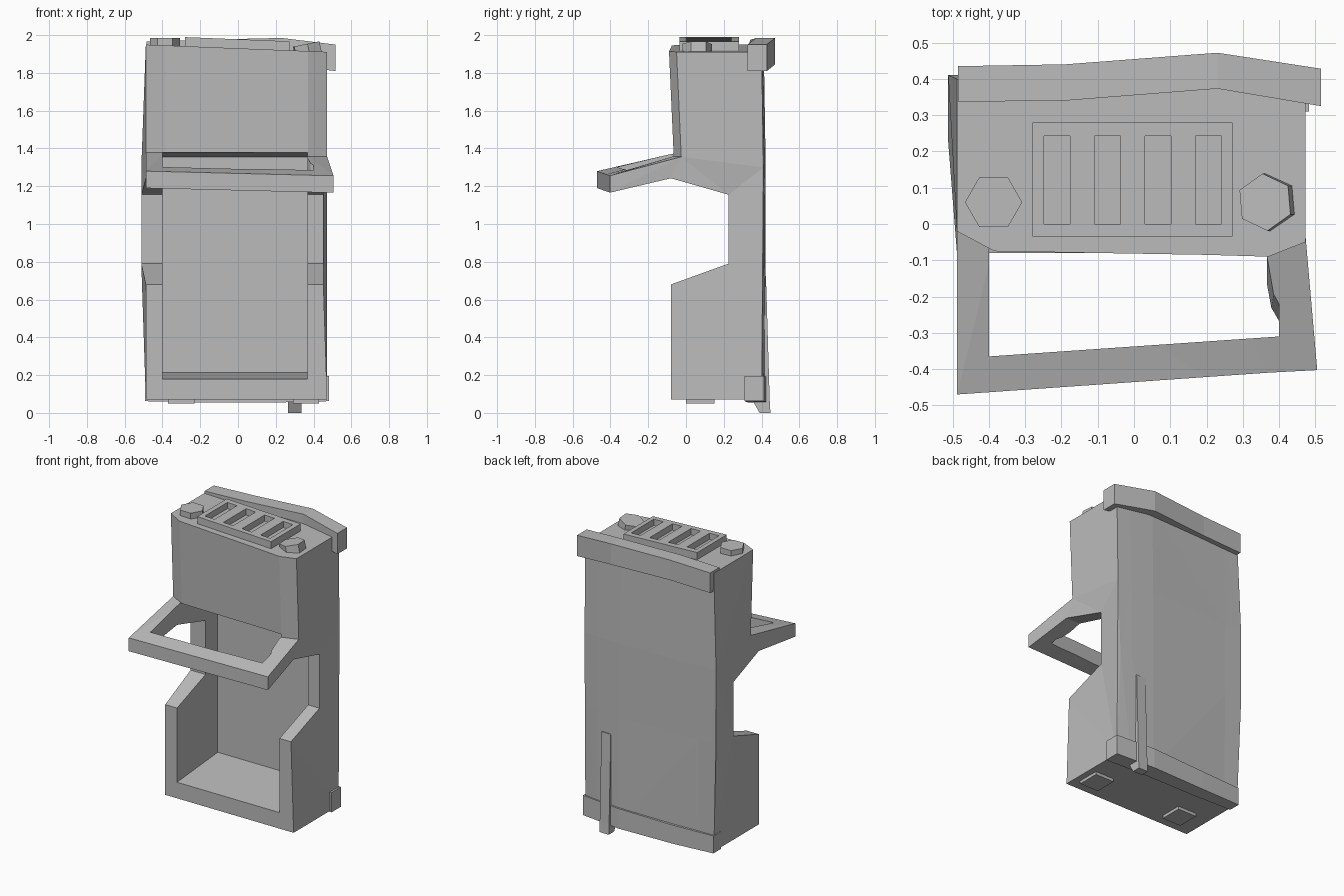
import bpy, bmesh, math
from mathutils import Vector, Matrix

cube = bpy.data.objects.get("Cube")
if cube:
    bpy.data.objects.remove(cube, do_unlink=True)

grey = bpy.data.materials.new("plain grey")
grey.use_nodes = True
grey.diffuse_color = (0.5, 0.5, 0.5, 1)
grey.node_tree.nodes["Principled BSDF"].inputs["Base Color"].default_value = (0.5, 0.5, 0.5, 1)


def finish(name, bm):
    bmesh.ops.recalc_face_normals(bm, faces=bm.faces)
    mesh = bpy.data.meshes.new(name)
    bm.to_mesh(mesh)
    bm.free()
    mesh.materials.append(grey)
    obj = bpy.data.objects.new(name, mesh)
    bpy.context.scene.collection.objects.link(obj)
    return obj


def loft(name, rings):
    """Skin equal-length rings of points and cap both ends."""
    bm = bmesh.new()
    loops = [[bm.verts.new(p) for p in ring] for ring in rings]
    n = len(loops[0])
    for a, b in zip(loops, loops[1:]):
        for i in range(n):
            j = (i + 1) % n
            bm.faces.new((a[i], a[j], b[j], b[i]))
    bm.faces.new(loops[0])
    bm.faces.new(loops[-1])
    bmesh.ops.recalc_face_normals(bm, faces=bm.faces)
    bmesh.ops.triangulate(bm, faces=bm.faces, ngon_method='EAR_CLIP')
    return finish(name, bm)


def bar(name, sections):
    """Loft of rectangles: x, front y, back y, bottom z, top z."""
    return loft(name, [[(x, f, lo), (x, b, lo), (x, b, hi), (x, f, hi)]
                       for x, f, b, lo, hi in sections])


def cut(obj, cutter):
    cutter.hide_render = True
    mod = obj.modifiers.new("cut", 'BOOLEAN')
    mod.operation = 'DIFFERENCE'
    mod.solver = 'EXACT'
    mod.object = cutter
    bpy.context.view_layer.update()
    result = bpy.data.meshes.new_from_object(
        obj.evaluated_get(bpy.context.evaluated_depsgraph_get()))
    obj.modifiers.clear()
    obj.data = result
    bpy.data.objects.remove(cutter, do_unlink=True)


def top_z(x):
    return 1.93 - 0.04 * x


# Body with handle arms: one side profile swept across, edges set back
def body_ring(x, front, bulge):
    skew = 0.07 * (x + 0.49)
    drop = 0.025 * (x + 0.49)
    pts = [(-0.08, 0.07), (-0.08, 0.68), (0.225, 0.79), (0.225, 1.155),
           (-0.08, 1.242), (-0.47 + skew, 1.19 - drop), (-0.47 + skew, 1.28 - drop),
           (front + 0.025, 1.38 - drop), (front, top_z(x)), (0.40 + bulge, top_z(x)),
           (0.41 + bulge, 1.3), (0.41 + bulge, 0.8), (0.40 + 2 * bulge, 0.07)]
    ring = []
    for y, z in pts:
        px = x
        if x > 0.4:
            px = 0.505 if y < -0.3 else (0.452 if 0.6 < z < 1.2 else x)
        elif x < -0.45 and 0.75 < z < 1.35 and y > 0:
            px = -0.512
        ring.append((px, y, z))
    return ring


body = loft("body", [body_ring(*s) for s in (
    (-0.488, -0.02, 0.0), (-0.385, -0.075, 0.0), (0.2, -0.085, 0.012),
    (0.37, -0.09, 0.006), (0.472, -0.05, 0.0))])


# Open bay and handle opening
def bay_ring(x, arm_x, bar_y):
    return [(arm_x, bar_y, 1.6), (arm_x, -0.10, 1.6), (x, -0.075, 1.38),
            (x, 0.355, 1.355), (x, 0.355, 0.215), (x, -0.3, 0.16),
            (x, -0.3, 1.0), (arm_x, bar_y, 1.1)]


cut(body, loft("bay_cutter", [bay_ring(-0.40, -0.40, -0.365),
                              bay_ring(0.367, 0.40, -0.31)]))

# Back rim at the top and band at the bottom
bar("top_back_rim", [(-0.485, 0.337, 0.435, 1.83, 1.965),
                     (-0.19, 0.34, 0.44, 1.84, 1.975),
                     (0.23, 0.373, 0.472, 1.845, 1.985),
                     (0.515, 0.325, 0.428, 1.81, 1.95)])
bar("bottom_back_band", [(-0.492, 0.33, 0.41, 0.062, 0.18),
                         (-0.2, 0.33, 0.425, 0.055, 0.18),
                         (0.2, 0.33, 0.436, 0.055, 0.19),
                         (0.482, 0.31, 0.412, 0.062, 0.195)])

# Narrow upright on the back, leaning outward toward the ground
upright = []
for z, near, far in ((0.0, 0.39, 0.447), (0.07, 0.35, 0.443), (0.67, 0.39, 0.425)):
    upright.append([(0.265, near, z), (0.335, near, z), (0.335, far, z), (0.265, far, z)])
loft("back_upright", upright)

# Feet under the base
for side, x in (("left", 0.36), ("right", -0.3)):
    bar(side + "_foot_pad", [(x - 0.07, 0.0, 0.15, 0.05, 0.08),
                             (x + 0.07, 0.0, 0.15, 0.05, 0.08)])

# Slotted grille on top
grille = bar("top_grille", [(x, -0.035, 0.28, top_z(x) - 0.01, top_z(x) + 0.048)
                            for x in (-0.28, 0.272)])
for i in range(4):
    cx = -0.212 + 0.139 * i
    cut(grille, bar("slot_cutter", [(x, 0.0, 0.242, top_z(x) + 0.006, 2.1)
                                    for x in (cx - 0.036, cx + 0.036)]))

# Hexagonal bolts on top
for name, x, tilt, turn in (("right_bolt", -0.387, 0.0, 30), ("left_bolt", 0.367, -0.2, 5)):
    bm = bmesh.new()
    bmesh.ops.create_cone(bm, cap_ends=True, segments=6, radius1=0.079, radius2=0.079, depth=0.06)
    place = (Matrix.Translation(Vector((x, 0.06, top_z(x) + 0.008)))
             @ Matrix.Rotation(tilt, 4, 'Y') @ Matrix.Rotation(math.radians(turn), 4, 'Z'))
    bm.transform(place)
    finish(name, bm)
